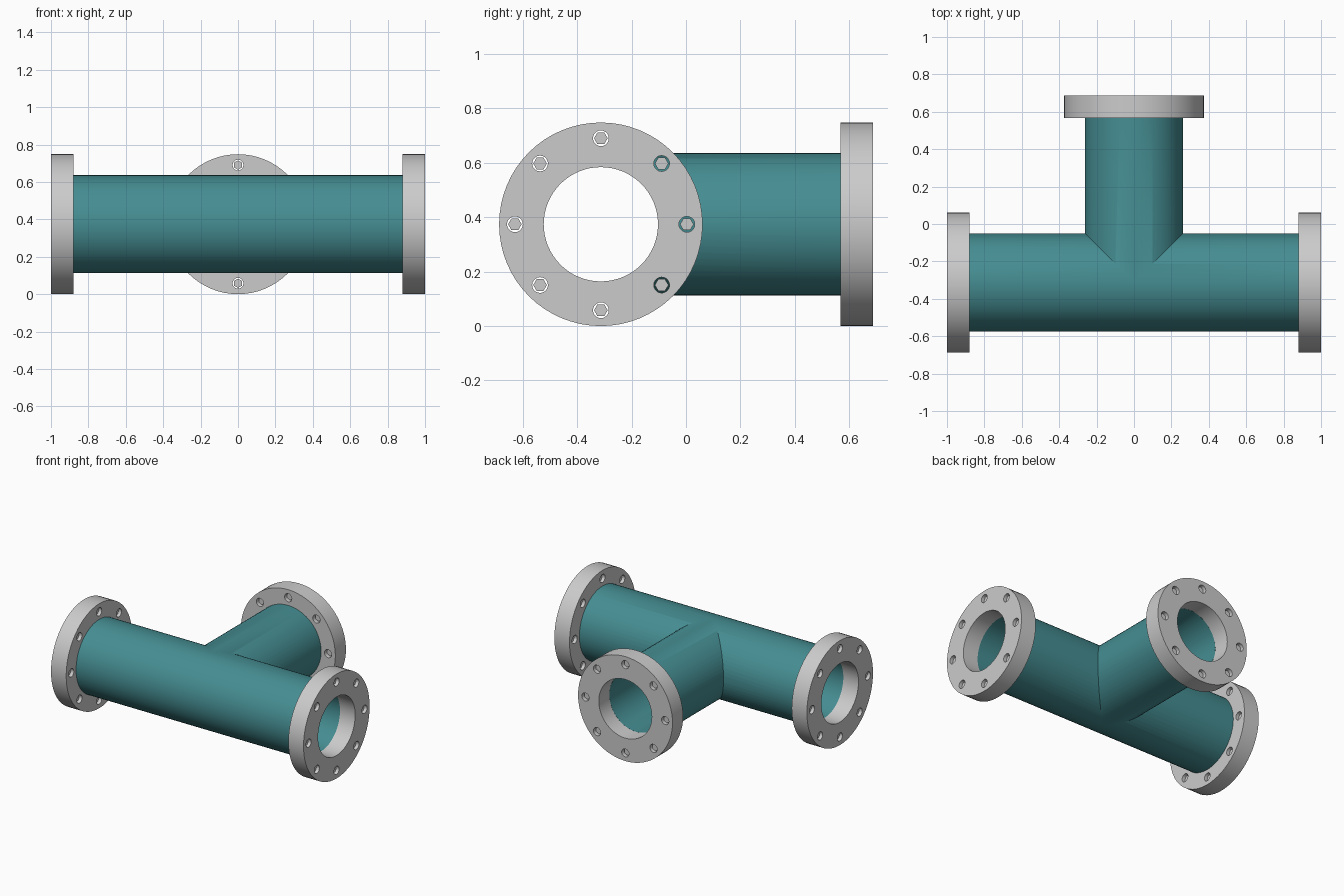
import bpy, bmesh, math
from mathutils import Matrix, Vector

if "Cube" in bpy.data.objects:
    bpy.data.objects.remove(bpy.data.objects["Cube"])

CY, CZ = -0.313, 0.374               # run axis position
R_FL, R_PIPE, R_BORE = 0.374, 0.262, 0.21
TH, R_BOLT = 0.12, 0.316             # flange thickness, bolt circle
END = 0.687 - CY                     # branch length from the run axis
X_AXIS = Matrix.Rotation(math.pi / 2, 4, 'Y')
Y_AXIS = Matrix.Rotation(-math.pi / 2, 4, 'X')
ORIGIN = Matrix.Translation((0, CY, CZ))

teal = bpy.data.materials.new("teal_paint")
teal.diffuse_color = (0.06, 0.27, 0.29, 1)
teal.use_nodes = True
teal.node_tree.nodes["Principled BSDF"].inputs["Base Color"].default_value = teal.diffuse_color


def cylinders(name, specs, axis):
    """Object made of (radius, start, end, sides, u, v) cylinders along an axis."""
    bm = bmesh.new()
    for r, a, b, n, u, v in specs:
        m = ORIGIN @ axis @ Matrix.Translation((u, v, (a + b) / 2))
        bmesh.ops.create_cone(bm, cap_ends=True, segments=n, radius1=r,
                              radius2=r, depth=b - a, matrix=m)
    me = bpy.data.meshes.new(name)
    bm.to_mesh(me)
    bm.free()
    ob = bpy.data.objects.new(name, me)
    bpy.context.collection.objects.link(ob)
    return ob


def boolean(ob, other, op):
    mod = ob.modifiers.new("bool", 'BOOLEAN')
    mod.operation, mod.solver, mod.object = op, 'EXACT', other
    bpy.context.view_layer.objects.active = ob
    bpy.ops.object.modifier_apply(modifier=mod.name)
    bpy.data.objects.remove(other)


def smooth(ob):
    bpy.ops.object.select_all(action='DESELECT')
    ob.select_set(True)
    bpy.context.view_layer.objects.active = ob
    bpy.ops.object.shade_smooth_by_angle(angle=math.radians(30))


# Tee body: run and branch fused, then bored through
L = 1 - TH
S = 64
body = cylinders("tee_body", [(R_PIPE, -L, L, S, 0, 0)], X_AXIS)
boolean(body, cylinders("branch", [(R_PIPE - 0.0005, 0, END - TH, S, 0, 0)], Y_AXIS), 'UNION')
boolean(body, cylinders("run_bore", [(R_BORE, -1.2, 1.2, S, 0, 0)], X_AXIS), 'DIFFERENCE')
boolean(body, cylinders("branch_bore", [(R_BORE - 0.0005, 0, 1.2, S, 0, 0)], Y_AXIS), 'DIFFERENCE')
body.data.materials.clear()
body.data.materials.append(teal)
smooth(body)

# Flanges with bolt holes, and hex bolts sitting inside the holes
circle = [(R_BOLT * math.cos(i * math.pi / 4), R_BOLT * math.sin(i * math.pi / 4))
          for i in range(8)]
for name, axis, a, b in (("left", X_AXIS, -1, -L),
                         ("right", X_AXIS, L, 1),
                         ("branch", Y_AXIS, END - TH, END)):
    flange = cylinders(name + "_flange", [(R_FL, a, b, S, 0, 0)], axis)
    cut = [(R_BORE, a - 0.1, b + 0.1, S, 0, 0)]
    cut += [(0.029, a - 0.1, b + 0.1, 20, u, v) for u, v in circle]
    boolean(flange, cylinders("cutter", cut, axis), 'DIFFERENCE')
    smooth(flange)
    cylinders(name + "_bolts", [(0.025, a + 0.02, b - 0.02, 6, u, v) for u, v in circle], axis)
